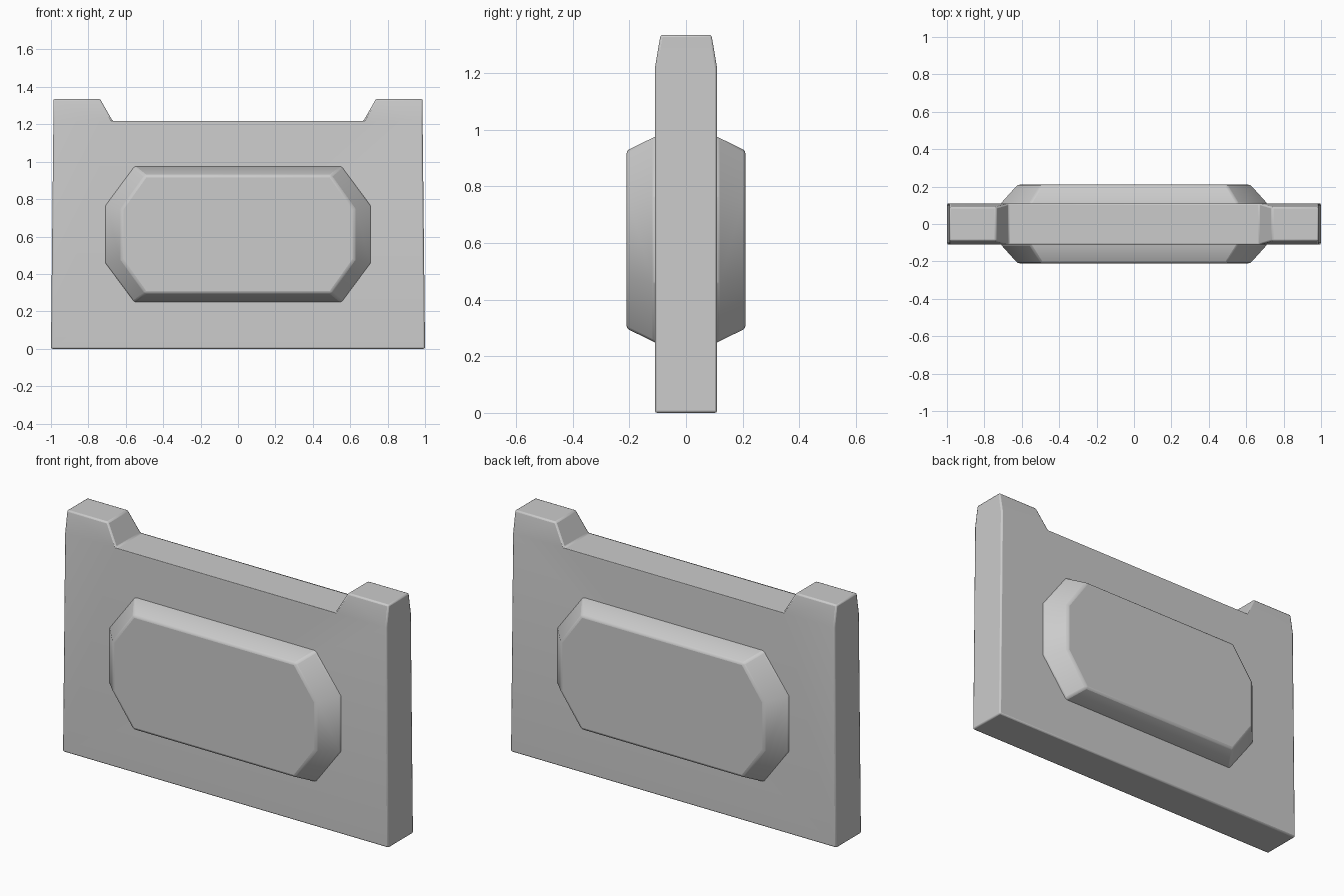
import bpy, bmesh
from math import radians

if "Cube" in bpy.data.objects:
    bpy.data.objects.remove(bpy.data.objects["Cube"])


def make_object(name, bm, bevel):
    bmesh.ops.recalc_face_normals(bm, faces=bm.faces)
    mesh = bpy.data.meshes.new(name)
    bm.to_mesh(mesh)
    bm.free()
    obj = bpy.data.objects.new(name, mesh)
    bpy.context.collection.objects.link(obj)
    mod = obj.modifiers.new("soft_edges", 'BEVEL')
    mod.width = bevel
    mod.segments = 2
    mod.limit_method = 'ANGLE'
    mod.angle_limit = radians(28)
    bpy.ops.object.select_all(action='DESELECT')
    bpy.context.view_layer.objects.active = obj
    obj.select_set(True)
    bpy.ops.object.shade_smooth_by_angle(angle=radians(35))
    return obj


# Wall slab with a raised, tapered block at each upper corner
half = [(1.0, 0, .11), (.987, 1.217, .11), (.987, 1.335, .09),
        (.737, 1.335, .09), (.67, 1.217, .11)]
outline = half + [(-x, z, y) for x, z, y in reversed(half)]
n = len(outline)
bm = bmesh.new()
front = [bm.verts.new((x, -y, z)) for x, z, y in outline]
back = [bm.verts.new((x, y, z)) for x, z, y in outline]
for side in (front, back):
    for ids in ((0, 1, 4, 5, 8, 9), (1, 2, 3, 4), (5, 6, 7, 8)):
        bm.faces.new([side[i] for i in ids])
for i in range(n):
    j = (i + 1) % n
    bm.faces.new((front[i], front[j], back[j], back[i]))
make_object("wall_slab", bm, 0.008)


# Raised eight-sided panels on both faces
def octagon(bm, y, w, corner_w, h, corner_h, zc=0.612):
    pts = [(w, -corner_h), (w, corner_h), (corner_w, h), (-corner_w, h),
           (-w, corner_h), (-w, -corner_h), (-corner_w, -h), (corner_w, -h)]
    return [bm.verts.new((x, y, zc + z)) for x, z in pts]


for name, s in (("front_panel", -1), ("back_panel", 1)):
    bm = bmesh.new()
    rings = [octagon(bm, s * .09, .712, .556, .363, .153),
             octagon(bm, s * .11, .712, .556, .363, .153),
             octagon(bm, s * .21, .622, .495, .314, .135)]
    for a, b in zip(rings, rings[1:]):
        for i in range(8):
            j = (i + 1) % 8
            bm.faces.new((a[i], a[j], b[j], b[i]))
    bm.faces.new(rings[0])
    bm.faces.new(rings[-1])
    make_object(name, bm, 0.012)
